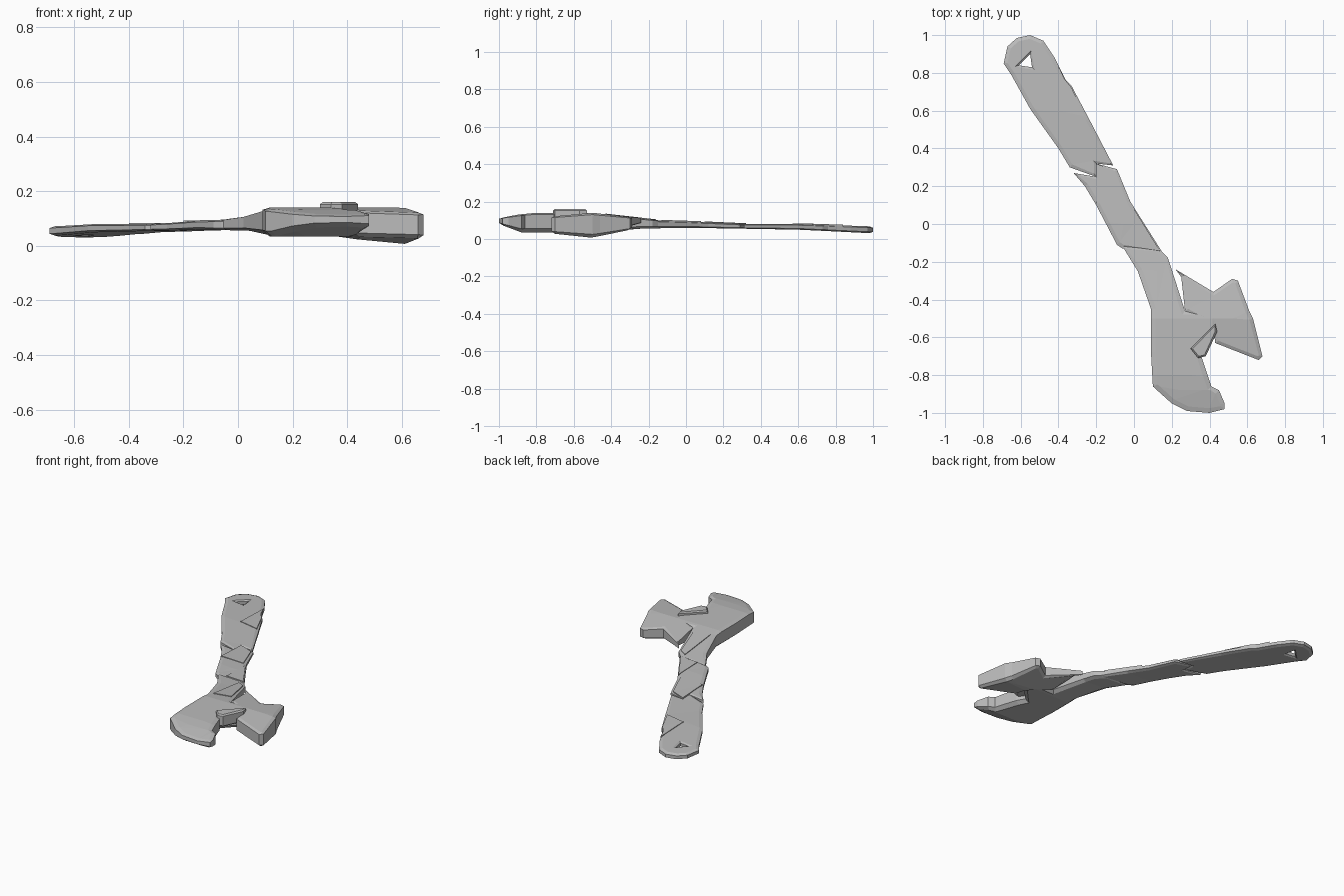
import bpy, bmesh

cube = bpy.data.objects.get("Cube")
if cube:
    bpy.data.objects.remove(cube, do_unlink=True)

steel = bpy.data.materials.new("steel_grey")
steel.use_nodes = True
GREY = (0.5, 0.5, 0.5, 1)
steel.diffuse_color = GREY
steel.node_tree.nodes["Principled BSDF"].inputs["Base Color"].default_value = GREY

# Height of the upper and lower surface along the length of the tool
TOP = [(-1, .11), (-.9, .13), (-.8, .14), (-.5, .14), (-.25, .11), (-.1, .095),
       (0, .095), (.3, .08), (.6, .08), (1, .067)]
BOTTOM = [(-1, .08), (-.88, .035), (-.5, .035), (-.25, .055), (0, .06),
          (.3, .055), (.6, .05), (1, .03)]
JAW_TOP = [(-.72, .12), (-.5, .14), (-.28, .115)]
JAW_BOTTOM = [(-.72, .03), (-.52, .005), (-.28, .045)]


def along(table, y):
    if y <= table[0][0]:
        return table[0][1]
    for (y0, z0), (y1, z1) in zip(table, table[1:]):
        if y <= y1:
            return z0 + (z1 - z0) * (y - y0) / (y1 - y0)
    return table[-1][1]


def top(x, y):
    return along(TOP, y)


def bottom(x, y):
    return along(BOTTOM, y)


def jaw_top(x, y):
    return along(JAW_TOP, y)


def jaw_bottom(x, y):
    return along(JAW_BOTTOM, y) + 0.1 * max(0, 0.6 - x)


def slab(name, loops, upper, lower, inset=0.02, rim=(0.6, 0.6), cuts=()):
    """Chamfered slab from an outline (plus holes) between two height rules."""
    bm = bmesh.new()
    for loop in loops:
        vs = [bm.verts.new((x, y, 0)) for x, y in loop]
        for a, b in zip(vs, vs[1:] + vs[:1]):
            bm.edges.new((a, b))
    bmesh.ops.triangle_fill(bm, edges=bm.edges[:], use_beauty=True, normal=(0, 0, 1))
    for y in cuts:
        bmesh.ops.bisect_plane(bm, geom=bm.verts[:] + bm.edges[:] + bm.faces[:],
                               plane_co=(0, y, 0), plane_no=(0, 1, 0), dist=0.001)
    made = bmesh.ops.extrude_face_region(bm, geom=bm.faces[:], use_keep_orig=True)
    for v in made["geom"]:
        if isinstance(v, bmesh.types.BMVert):
            v.co.z = 1
    bmesh.ops.recalc_face_normals(bm, faces=bm.faces[:])
    caps = [f for f in bm.faces if abs(f.normal.z) > 0.9]
    if inset:
        bmesh.ops.inset_region(bm, faces=caps, thickness=inset, use_boundary=True,
                               use_even_offset=False)
    inner = {v for f in caps for v in f.verts}
    for v in bm.verts:
        hi, lo = upper(v.co.x, v.co.y), lower(v.co.x, v.co.y)
        mid, half = (hi + lo) / 2, (hi - lo) / 2
        up = v.co.z > 0.5
        share = 1 if v in inner and inset else rim[0 if up else 1]
        v.co.z = mid + half * share * (1 if up else -1)
    bmesh.ops.recalc_face_normals(bm, faces=bm.faces[:])
    mesh = bpy.data.meshes.new(name)
    bm.to_mesh(mesh)
    bm.free()
    mesh.materials.append(steel)
    obj = bpy.data.objects.new(name, mesh)
    bpy.context.collection.objects.link(obj)
    return obj


# Handle end with the hanging hole
slab("handle_end", [
    [(-.55, 1), (-.48, .97), (-.42, .88), (-.36, .76), (-.33, .73), (-.24, .56),
     (-.11, .31), (-.2, .32), (-.2, .25), (-.34, .3), (-.4, .4), (-.55, .61),
     (-.65, .79), (-.69, .85), (-.67, .94), (-.62, .985)],
    [(-.61, .84), (-.55, .9), (-.54, .83)]],
    top, bottom, cuts=(.6,))

# Middle of the handle
slab("handle_middle", [
    [(-.2, .25), (-.2, .32), (-.09, .29), (-.02, .12), (.03, .04), (.15, -.15),
     (-.06, -.13), (-.09, -.11), (-.2, .1), (-.26, .2), (-.32, .27)]],
    top, bottom, cuts=(0,))

# Neck and fixed jaw in one piece
slab("fixed_jaw", [
    [(-.06, -.12), (.12, -.12), (.18, -.18), (.27, -.46), (.44, -.46), (.44, -.55),
     (.33, -.66), (.36, -.71), (.41, -.86), (.45, -.88), (.48, -.95), (.48, -.98),
     (.4, -1), (.28, -.99), (.2, -.95), (.1, -.86), (.09, -.68), (.09, -.45),
     (.02, -.25)]],
    top, bottom, inset=0.025, rim=(0.85, 0.6), cuts=(-.25, -.5, -.8, -.88))

# Movable jaw with its pointed back
slab("movable_jaw", [
    [(.27, -.46), (.25, -.28), (.22, -.24), (.42, -.36), (.52, -.29), (.55, -.3),
     (.61, -.46), (.63, -.5), (.68, -.7), (.66, -.72), (.43, -.63), (.42, -.55)]],
    jaw_top, jaw_bottom, inset=0.02, rim=(0.85, 0.75), cuts=(-.5,))

# Adjusting screw between the jaws
slab("adjusting_screw", [[(.3, -.66), (.34, -.71), (.38, -.7), (.44, -.57), (.43, -.53)]],
     lambda x, y: .16, lambda x, y: .08, inset=0.01, rim=(0.8, 0.8))

# Raised wrap facets along the handle
WRAPS = [
    [(-.4, .84), (-.37, .77), (-.33, .72), (-.26, .57), (-.4, .6)],
    [(-.2, .32), (-.1, .28), (-.03, .1), (-.2, .11)],
    [(0, .08), (.13, -.13), (0, -.12)],
    [(.12, -.16), (.17, -.19), (.23, -.4), (.12, -.43)],
]
for i, outline in enumerate(WRAPS):
    slab(f"wrap_facet_{i + 1}", [outline],
         lambda x, y: top(x, y) + .004, lambda x, y: top(x, y) - .012,
         inset=0, rim=(1, 1))
